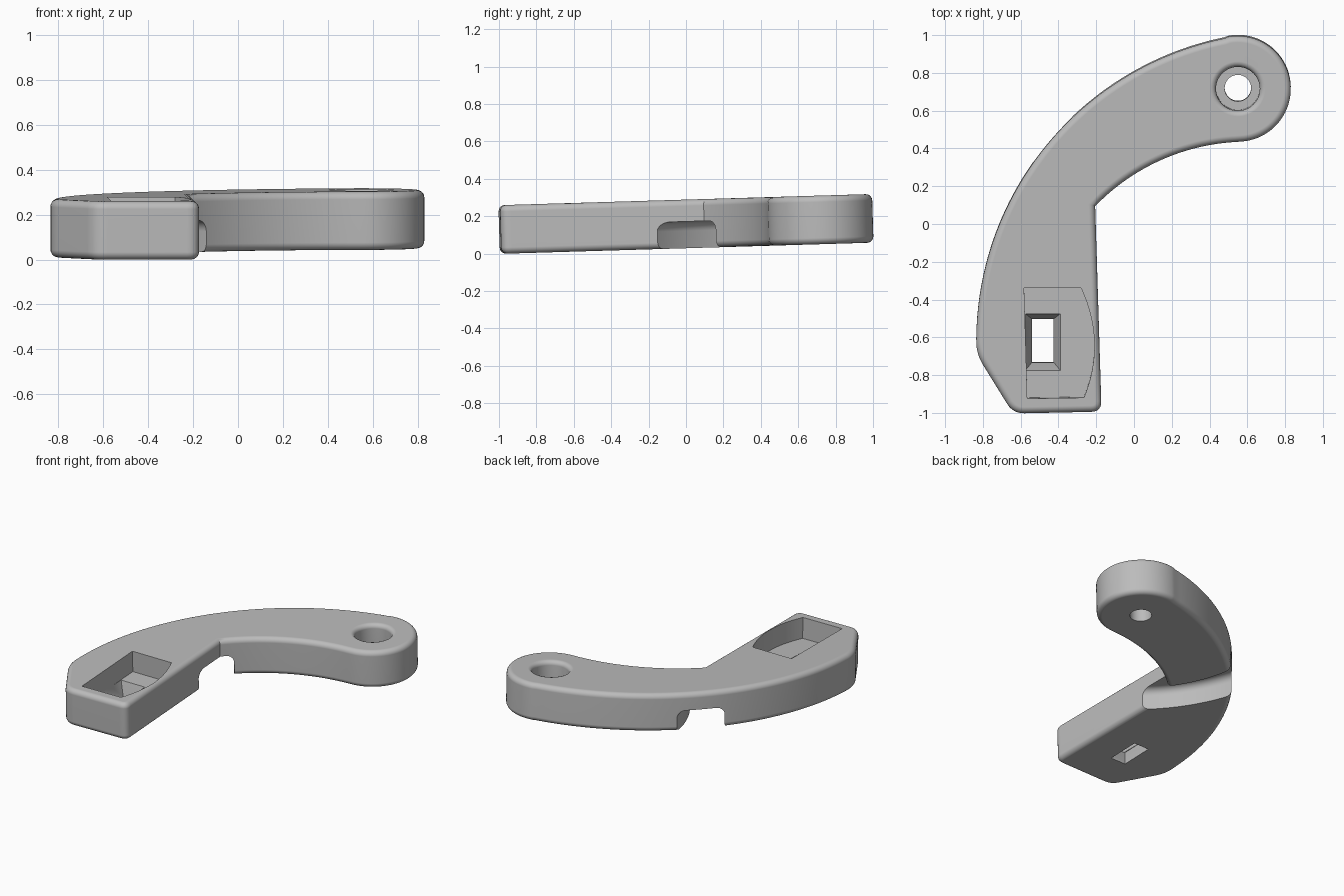
import bpy, bmesh, math
from mathutils import Vector, Matrix

if "Cube" in bpy.data.objects:
    bpy.data.objects.remove(bpy.data.objects["Cube"])

THICK = 0.26
PIVOT = (0.55, 0.72)

grey = bpy.data.materials.new("plain grey")
grey.use_nodes = True
grey.diffuse_color = (0.5, 0.5, 0.5, 1)
grey.node_tree.nodes["Principled BSDF"].inputs["Base Color"].default_value = (0.5, 0.5, 0.5, 1)


def arc(centre, r, a0, a1, n):
    """Points on an arc, angles in degrees."""
    return [Vector((centre[0] + r * math.cos(math.radians(a0 + (a1 - a0) * i / n)),
                    centre[1] + r * math.sin(math.radians(a0 + (a1 - a0) * i / n))))
            for i in range(n + 1)]


def corner(before, p, after, size, n=6):
    """Rounded corner at p."""
    p = Vector(p)
    a = p + (Vector(before) - p).normalized() * size
    b = p + (Vector(after) - p).normalized() * size
    return [a * (1 - t) ** 2 + p * 2 * t * (1 - t) + b * t * t for t in (i / n for i in range(n + 1))]


def loft(name, rings, closed=False):
    """Skin a list of equal-length rings; cap the ends or close the loop."""
    bm = bmesh.new()
    loops = [[bm.verts.new(p) for p in ring] for ring in rings]
    pairs = list(zip(loops, loops[1:])) + ([(loops[-1], loops[0])] if closed else [])
    for a, b in pairs:
        for i in range(len(a)):
            j = (i + 1) % len(a)
            bm.faces.new((a[i], a[j], b[j], b[i]))
    if not closed:
        bm.faces.new(loops[0])
        bm.faces.new(loops[-1])
    bmesh.ops.recalc_face_normals(bm, faces=bm.faces)
    mesh = bpy.data.meshes.new(name)
    bm.to_mesh(mesh)
    bm.free()
    mesh.materials.append(grey)
    ob = bpy.data.objects.new(name, mesh)
    bpy.context.collection.objects.link(ob)
    return ob


def at_height(points, z):
    return [(p[0], p[1], z) for p in points]


def rect(x0, x1, y0, y1, z):
    return [(x0, y0, z), (x1, y0, z), (x1, y1, z), (x0, y1, z)]


# Curved arm outline, counter-clockwise from the foot of the outer arc's far end
front_right, front_left, side_left = (-0.172, -0.99), (-0.64, -1.0), (-0.838, -0.68)
inner_bend, outer_foot = (-0.205, 0.12), (-0.835, -0.6)
outline = corner(inner_bend, front_right, front_left, 0.055)[::-1]
outline = outline + arc((0.6, -0.68), 1.12, 136, 93, 24)[:]
outline += arc(PIVOT, 0.28, -87, 100, 40)
outline += arc((0.805, -0.62), 1.64, 101.5, 177, 48)
outline += corner(outer_foot, side_left, front_left, 0.075)
outline += corner(side_left, front_left, front_right, 0.06)
arm = loft("curved_arm", [at_height(outline, 0), at_height(outline, THICK)])

# Soften the rim edges
bm = bmesh.new()
bm.from_mesh(arm.data)
rim = [e for e in bm.edges if abs(e.verts[0].co.z - e.verts[1].co.z) < 1e-5]
bmesh.ops.bevel(bm, geom=rim, offset=0.034, segments=5, profile=0.5, affect='EDGES')
bm.to_mesh(arm.data)
bm.free()

# Pivot hole: through bore, counterbore and rounded lip
bore = [(0.07, -0.05), (0.07, 0.11), (0.116, 0.11), (0.116, THICK - 0.03),
        (0.12, THICK - 0.016), (0.13, THICK - 0.005), (0.146, THICK), (0.148, THICK + 0.02)]
cutters = [loft("pivot_hole_cutter", [at_height(arc(PIVOT, r, 0, 360 * 47 / 48, 47), z) for r, z in bore])]

# Underside channel swept around the pivot, with rounded ceiling corners
r_in, r_out, ceiling, f = 0.89, 1.15, 0.143, 0.05
section = [(r_in, -0.05)]
section += [(p.x, p.y) for p in arc((r_in + f, ceiling - f), f, 180, 90, 6)]
section += [(p.x, p.y) for p in arc((r_out - f, ceiling - f), f, 90, 0, 6)]
section += [(r_out, -0.05)]
angles = [math.radians(165 + 80 * i / 48) for i in range(49)]
cutters.append(loft("channel_cutter", [
    [(PIVOT[0] + r * math.cos(a), PIVOT[1] + r * math.sin(a), z) for r, z in section] for a in angles]))

# Top pocket with one bowed side
bow = [Vector((-0.265 - 0.015 * t + 0.25 * t * (1 - t), -0.915 + 0.58 * t)) for t in (i / 16 for i in range(17))]
pocket = [Vector((-0.565, -0.92))] + bow + [Vector((-0.582, -0.335))]
cutters.append(loft("pocket_cutter", [at_height(pocket, 0.115), at_height(pocket, THICK + 0.05)]))

# Tapered slot through the pocket floor
slot = [rect(-0.54, -0.425, -0.735, -0.505, -0.05), rect(-0.54, -0.425, -0.735, -0.505, 0.02),
        rect(-0.575, -0.39, -0.775, -0.475, 0.116)]
cutters.append(loft("slot_cutter", slot))

bpy.context.view_layer.objects.active = arm
arm.select_set(True)
for cutter in cutters:
    mod = arm.modifiers.new("cut", 'BOOLEAN')
    mod.operation = 'DIFFERENCE'
    mod.solver = 'EXACT'
    mod.object = cutter
    bpy.ops.object.modifier_apply(modifier=mod.name)
    bpy.data.objects.remove(cutter)

# Lean the arm slightly so the pivot end sits higher
arm.data.transform(Matrix.Translation((0, 0.003, 0.03)) @ Matrix.Rotation(0.03, 4, 'X'))
low = min(v.co.z for v in arm.data.vertices)
arm.data.transform(Matrix.Translation((0, 0, -low)))

bpy.ops.object.shade_smooth_by_angle(angle=math.radians(32))
weighted = arm.modifiers.new("even_shading", 'WEIGHTED_NORMAL')
weighted.keep_sharp = True
